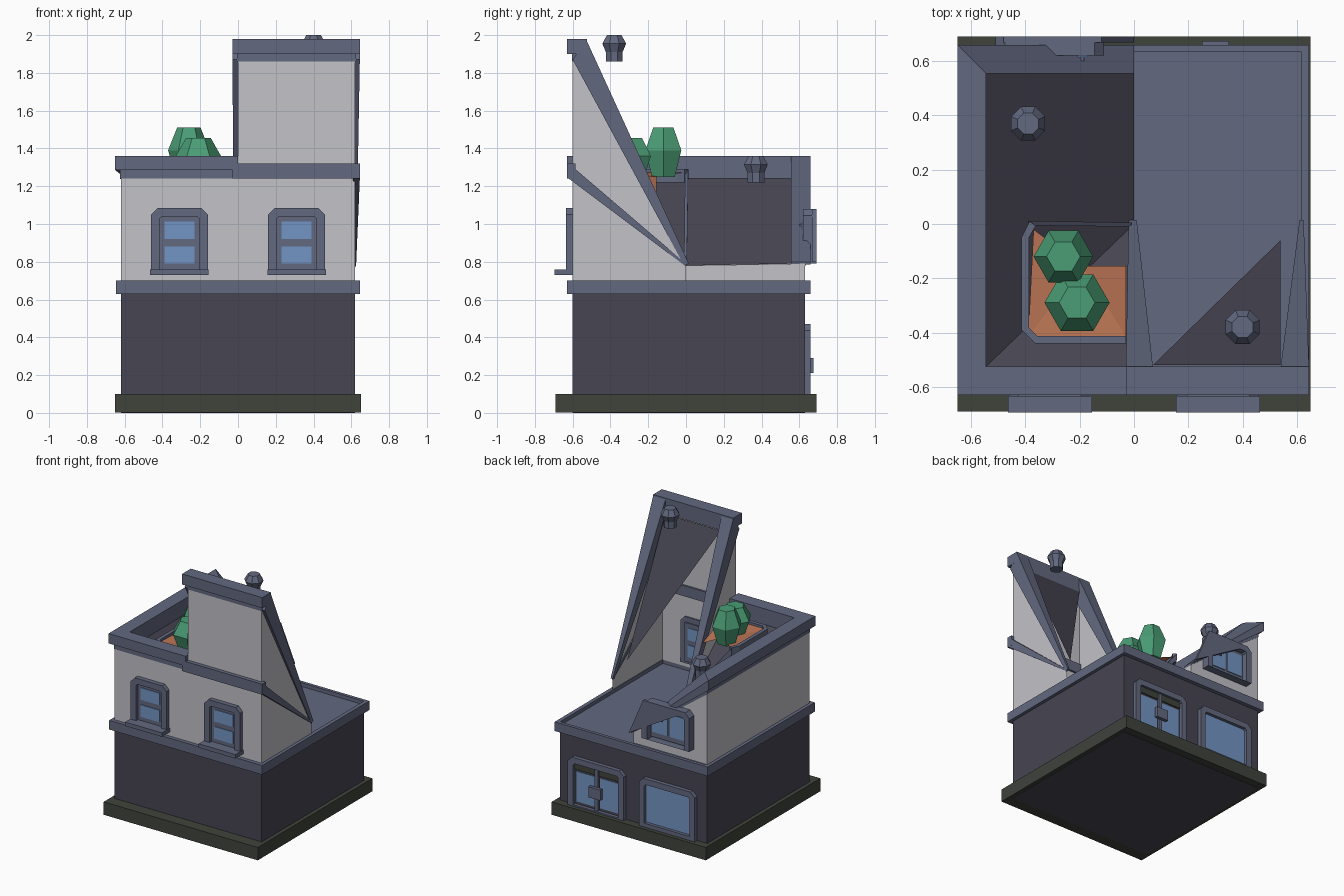
import bpy, bmesh, math

if "Cube" in bpy.data.objects:
    bpy.data.objects.remove(bpy.data.objects["Cube"])

def material(name, r, g, b):
    m = bpy.data.materials.new(name)
    m.diffuse_color = (r, g, b, 1)
    m.use_nodes = True
    m.node_tree.nodes["Principled BSDF"].inputs["Base Color"].default_value = m.diffuse_color
    return m

TRIM = material("slate_trim", .122, .138, .212)
WALL = material("pale_wall", .54, .54, .58)
DARK = material("dark_stone", .062, .06, .085)
BASE = material("green_grey_base", .05, .057, .044)
SOIL = material("orange_soil", .50, .18, .09)
LEAF = material("bush_green", .07, .34, .18)
GLASS = material("blue_glass", .17, .30, .55)

def mesh(name, verts, faces, mat, closed=True):
    me = bpy.data.meshes.new(name)
    me.from_pydata(verts, [], faces)
    if closed:
        bm = bmesh.new()
        bm.from_mesh(me)
        bmesh.ops.recalc_face_normals(bm, faces=bm.faces)
        bm.to_mesh(me)
        bm.free()
    me.materials.append(mat)
    ob = bpy.data.objects.new(name, me)
    bpy.context.collection.objects.link(ob)
    return ob

def loft(name, sections, mat, cyclic=False):
    """Skin a list of equal closed sections; cap the ends unless cyclic."""
    n, k = len(sections[0]), len(sections)
    faces = []
    for i in range(k if cyclic else k - 1):
        a, b = i * n, (i + 1) % k * n
        faces += [(a + j, a + (j + 1) % n, b + (j + 1) % n, b + j) for j in range(n)]
    if not cyclic:
        faces += [tuple(range(n)), tuple(range((k - 1) * n, k * n))]
    return mesh(name, [p for s in sections for p in s], faces, mat)

def box(name, x0, x1, y0, y1, z0, z1, mat):
    ring = lambda z: [(x0, y0, z), (x1, y0, z), (x1, y1, z), (x0, y1, z)]
    return loft(name, [ring(z0), ring(z1)], mat)

def sheet(name, pts, mat):
    return mesh(name, pts, [tuple(range(len(pts)))], mat, False)

def turned(name, x, y, sides, rings, mat, turn=0.0):
    """Low-poly turned solid from (radius, z) rings."""
    return loft(name, [[(x + r * math.cos(turn + math.tau * i / sides),
                         y + r * math.sin(turn + math.tau * i / sides), z)
                        for i in range(sides)] for r, z in rings], mat)

def arch(x, w, z0, z1, c):
    h = w / 2
    return [(x - h, z0), (x + h, z0), (x + h, z1 - c), (x + h - c, z1),
            (x - h + c, z1), (x - h, z1 - c)]

def surround(name, x, w, z0, z1, b, y0, y1, sill=0.0):
    """Frame with clipped top corners around an opening."""
    out, inn = arch(x, w, z0, z1, .035), arch(x, w - 2 * b, z0 + sill, z1 - b, .012)
    secs = [[(o[0], y0, o[1]), (o[0], y1, o[1]), (i[0], y1, i[1]), (i[0], y0, i[1])]
            for o, i in zip(out, inn)]
    return loft(name, secs, TRIM, True)

# base and ground floor
box("underside", -.62, .62, -.60, .63, 0, .004, DARK)
box("base_slab", -.65, .65, -.69, .69, .002, .10, BASE)
box("ground_floor", -.62, .62, -.60, .63, .10, .63, DARK)

# belt course with a slightly sunken deck
box("deck", -.645, .645, -.63, .66, .63, .672, TRIM)
for s, n in ((-1, "left"), (1, "right")):
    box("deck_rim_" + n, min(s * .645, s * .615), max(s * .645, s * .615), -.63, .66, .672, .70, TRIM)
box("deck_rim_front", -.615, .615, -.63, -.60, .672, .70, TRIM)
box("deck_rim_back", -.615, .615, .635, .66, .672, .70, TRIM)

# upper walls
sheet("front_wall_left", [(-.62, -.6, .7), (0, -.6, .7), (0, -.6, 1.25), (-.62, -.6, 1.25)], WALL)
sheet("front_wall_right", [(0, -.6, .7), (.62, -.6, .7), (.62, -.6, 1.87), (0, -.6, 1.87)], WALL)
sheet("left_wall", [(-.62, .63, .7), (-.62, -.6, .7), (-.62, -.6, 1.25), (-.62, .63, 1.25)], WALL)
sheet("back_wall", [(0, .63, .7), (-.62, .63, .7), (-.62, .63, 1.25), (0, .63, .79)], WALL)
sheet("middle_wall", [(0, 0, .7), (0, .63, .7), (0, .63, .79), (0, 0, .78)], WALL)
sheet("tower_right_wall", [(.62, -.6, .7), (.62, 0, .7), (.62, 0, .78), (.62, -.6, 1.87)], WALL)
sheet("tower_left_wall", [(0, 0, .78), (0, -.6, 1.24), (0, -.6, 1.87)], WALL)

# sagging left roof and the steep half roof of the tower
sheet("roof_back_slope", [(-.545, -.525, 1.24), (0, 0, .78), (0, .56, .79), (-.545, .56, 1.24)], DARK)
sheet("roof_front_slope", [(-.545, -.525, 1.24), (0, -.525, 1.24), (0, 0, .78)], DARK)
sheet("tower_roof", [(.07, -.52, 1.86), (.54, -.52, 1.86), (.54, -.06, .92)], DARK)

# parapet around the left half, dropping along the back
PROFILE = [(-.075, 1.24), (-.075, 1.36), (.03, 1.36), (.03, 1.285), (.004, 1.285), (.004, 1.24)]
loft("left_parapet", [
    [(0, -.6 - o, z) for o, z in PROFILE],
    [(-.62 - o, -.6 - o, z) for o, z in PROFILE],
    [(-.62 - o, .63 + o, z) for o, z in PROFILE],
    [(0, .63 + o, .78 + (z - 1.24) * .15) for o, z in PROFILE]], TRIM)

# tower parapet: level at the front, sides running down to the deck
box("tower_parapet_front", -.03, .645, -.63, -.525, 1.90, 1.98, TRIM)
box("tower_parapet_foot", -.004, .624, -.604, -.525, 1.86, 1.90, TRIM)
for n, xa, xb, ta, tb in (("left", -.03, .07, -.02, .01), ("right", .54, .645, .61, .625)):
    loft("tower_parapet_" + n, [
        [(xa, -.60, 1.87), (xb, -.60, 1.87), (xb, -.53, 1.98), (xa, -.53, 1.98)],
        [(ta, -.01, .78), (tb, -.01, .78), (tb, .015, .79), (ta, .015, .79)]], TRIM)

# middle band of the tower
box("tower_band_front", -.03, .645, -.63, -.585, 1.24, 1.32, TRIM)
loft("tower_band_right", [
    [(.61, -.62, 1.24), (.645, -.62, 1.24), (.645, -.62, 1.32), (.61, -.62, 1.32)],
    [(.615, 0, .775), (.625, 0, .775), (.625, 0, .79), (.615, 0, .79)]], TRIM)

# front windows
for n, x in (("left", -.31), ("right", .31)):
    surround("window_frame_" + n, x, .30, .74, 1.085, .045, -.59, -.635)
    box("window_sill_" + n, x - .155, x + .155, -.695, -.59, .73, .76, TRIM)
    box("window_sash_" + n, x - .11, x + .11, -.612, -.58, .75, 1.045, TRIM)
    for i, z in enumerate((.79, .92)):
        box(f"window_pane_{n}_{i}", x - .08, x + .08, -.617, -.575, z, z + .092, GLASS)

# upper back window with the slipped cover piece and bracket
surround("back_window_frame", -.31, .40, .79, 1.08, .045, .62, .69)
box("back_window_sash", -.48, -.14, .62, .645, .80, 1.05, TRIM)
for i, x in enumerate((-.45, -.30)):
    box(f"back_window_pane_{i}", x, x + .13, .615, .652, .84, 1.01, GLASS)
loft("slipped_cover", [[(-.48, y, 1.08), (-.12, y, 1.08), (0, y, .80)] for y in (.668, .69)], TRIM)
box("bracket_plate", -.26, -.16, .63, .66, .94, 1.04, TRIM)
box("bracket_stem", -.235, -.185, .60, .63, .96, 1.0, TRIM)

# ground floor shop window and double door on the back
surround("shop_window_frame", -.30, .47, .10, .47, .045, .62, .66, .03)
box("shop_window_glass", -.49, -.11, .62, .636, .12, .43, GLASS)
surround("door_frame", .30, .47, .10, .47, .045, .62, .66, .01)
box("door_panel", .10, .50, .62, .634, .10, .43, DARK)
box("door_header", .11, .49, .62, .642, .375, .43, BASE)
for i, x in enumerate((.125, .32)):
    box(f"door_glass_{i}", x, x + .155, .62, .638, .13, .36, GLASS)
box("door_post", .285, .315, .62, .65, .11, .42, TRIM)
box("door_handle", .25, .35, .65, .675, .21, .29, TRIM)

# planter: clipped rim on three sides, soil sagging at the inner corner
path = [(-.03, -.44, 0, 1), (-.365, -.44, .3, 1), (-.415, -.39, 1, .3),
        (-.415, -.05, 1, 0), (-.385, .01, .8, -.6)]
loft("planter_rim", [[(x, y, 1.22), (x, y, 1.29), (x + .028 * a, y + .028 * b, 1.29),
                      (x + .028 * a, y + .028 * b, 1.22)] for x, y, a, b in path], TRIM)
loft("planter_back_edge", [
    [(-.39, -.005, 1.24), (-.39, .012, 1.24), (-.39, .012, 1.29), (-.39, -.005, 1.29)],
    [(-.01, -.01, .80), (-.01, .005, .80), (-.01, .005, .83), (-.01, -.01, .83)]], TRIM)
mesh("planter_soil", [(-.39, -.415, 1.272), (-.03, -.415, 1.272), (-.03, -.155, 1.17),
                      (-.19, -.155, 1.25), (-.37, -.02, 1.272)],
     [(0, 1, 3), (1, 2, 3), (0, 3, 4)], SOIL, False)

# bushes
turned("bush_tall", -.26, -.12, 6, [(.07, 1.25), (.11, 1.39), (.062, 1.51)], LEAF)
turned("bush_wide", -.21, -.29, 6, [(.08, 1.25), (.12, 1.36), (.066, 1.455)], LEAF)

# roof vents
for n, x, y, z in (("low", -.39, .37, 1.36), ("high", .40, -.38, 2.0)):
    turned("roof_vent_" + n, x, y, 8, [(.048, z - .14), (.048, z - .09), (.068, z - .045),
                                       (.042, z)], TRIM, math.pi / 8)
